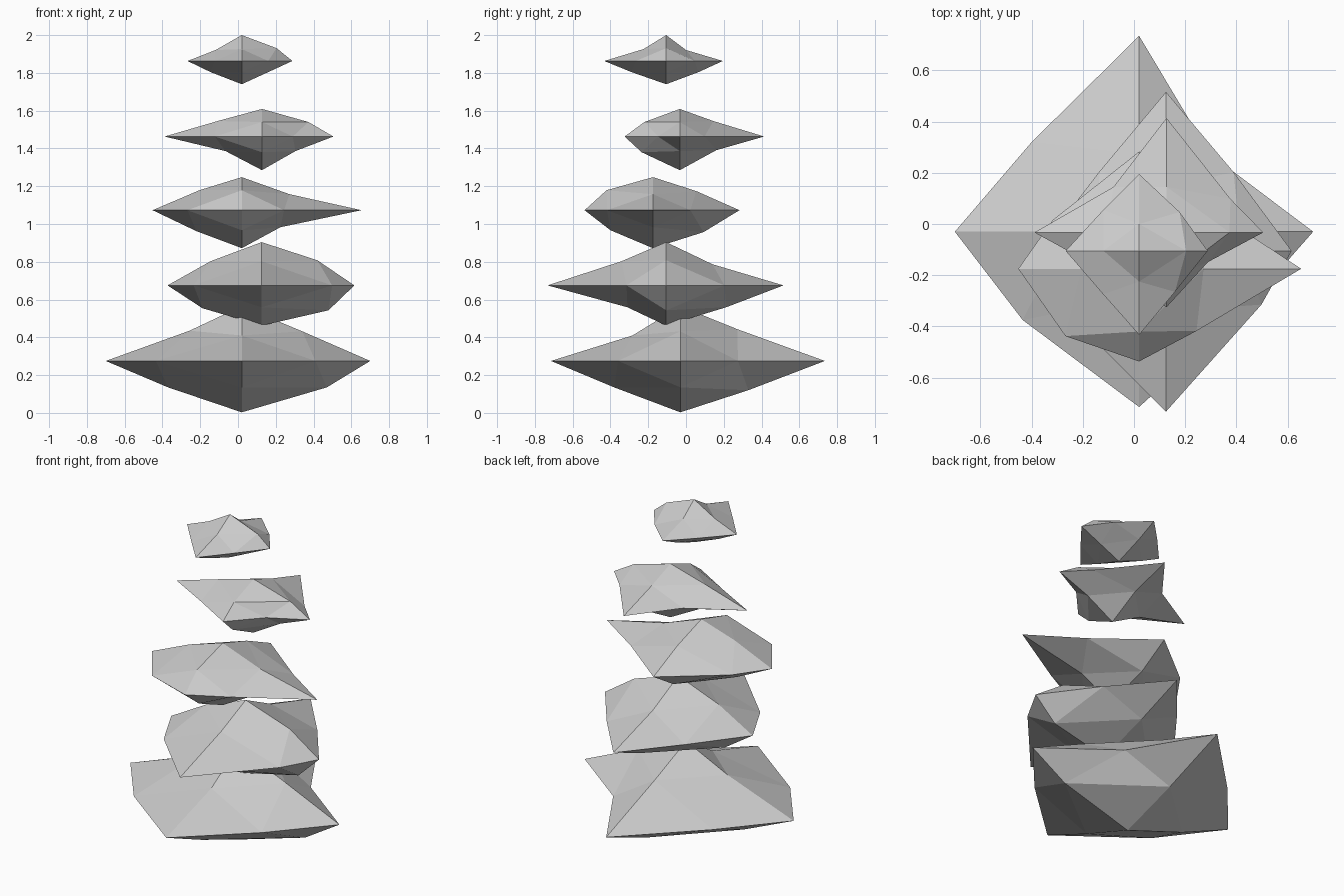
import bpy, bmesh
from itertools import product

SIGNS = ((-1, -1), (-1, 1), (1, -1), (1, 1))


def stone(name, centre, tips, xz, yz, xy):
    """Faceted stone: octahedron split once, six axis tips plus twelve edge points.
    tips: -x +x -y +y -z +z reach; xz / yz / xy: (size, size) per sign pair."""
    bm = bmesh.new()
    v = {}
    for i, reach in enumerate(tips):
        axis, s = i // 2, (-1, 1)[i % 2]
        p = list(centre)
        p[axis] += s * reach
        key = [0, 0, 0]
        key[axis] = s
        v[tuple(key)] = bm.verts.new(p)
    for (a, b), sizes in (((0, 2), xz), ((1, 2), yz), ((0, 1), xy)):
        for (sa, sb), (da, db) in zip(SIGNS, sizes):
            p, key = list(centre), [0, 0, 0]
            p[a] += sa * da
            p[b] += sb * db
            key[a], key[b] = sa, sb
            v[tuple(key)] = bm.verts.new(p)
    # four triangles per octant
    for sx, sy, sz in product((-1, 1), repeat=3):
        x, y, z = v[sx, 0, 0], v[0, sy, 0], v[0, 0, sz]
        mxy, myz, mxz = v[sx, sy, 0], v[0, sy, sz], v[sx, 0, sz]
        tris = [(x, mxy, mxz), (mxy, y, myz), (mxz, myz, z), (mxy, myz, mxz)]
        for t in tris:
            bm.faces.new(t if sx * sy * sz > 0 else t[::-1])
    mesh = bpy.data.meshes.new(name)
    bm.to_mesh(mesh)
    bm.free()
    bpy.context.collection.objects.link(bpy.data.objects.new(name, mesh))


# base stone
stone("base_stone", (.02, -.03, .275), (.72, .68, .685, .765, .272, .29),
      [(.39, .14), (.277, .16), (.45, .14), (.32, .157)],
      [(.35, .14), (.253, .135), (.36, .155), (.302, .168)],
      [(.455, .345), (.42, .35), (.39, .33), (.275, .305)])
# second stone
stone("second_stone", (.125, -.105, .675), (.498, .491, .628, .621, .213, .229),
      [(.313, .121), (.27, .128), (.354, .132), (.295, .133)],
      [(.205, .116), (.236, .128), (.32, .115), (.245, .112)],
      [(.36, .27), (.26, .31), (.373, .21), (.264, .308)])
# middle stone
stone("middle_stone", (.02, -.175, 1.073), (.472, .633, .362, .458, .201, .175),
      [(.24, .111), (.224, .106), (.205, .09), (.252, .085)],
      [(.225, .106), (.245, .106), (.268, .116), (.23, .101)],
      [(.288, .263), (.338, .19), (.224, .243), (.333, .198)])
# fourth stone
stone("fourth_stone", (.127, -.033, 1.463), (.516, .378, .292, .447, .178, .146),
      [(.193, .077), (.235, .082), (.177, .077), (.246, .077)],
      [(.202, .083), (.187, .077), (.194, .072), (.178, .082)],
      [(.25, .146), (.207, .178), (.163, .115), (.25, .131)])
# top stone
stone("top_stone", (.02, -.105, 1.863), (.287, .268, .328, .3, .123, .137),
      [(.165, .059), (.139, .058), (.131, .063), (.184, .068)],
      [(.183, .059), (.12, .063), (.171, .059), (.105, .058)],
      [(.14, .17), (.14, .16), (.14, .16), (.158, .152)])
